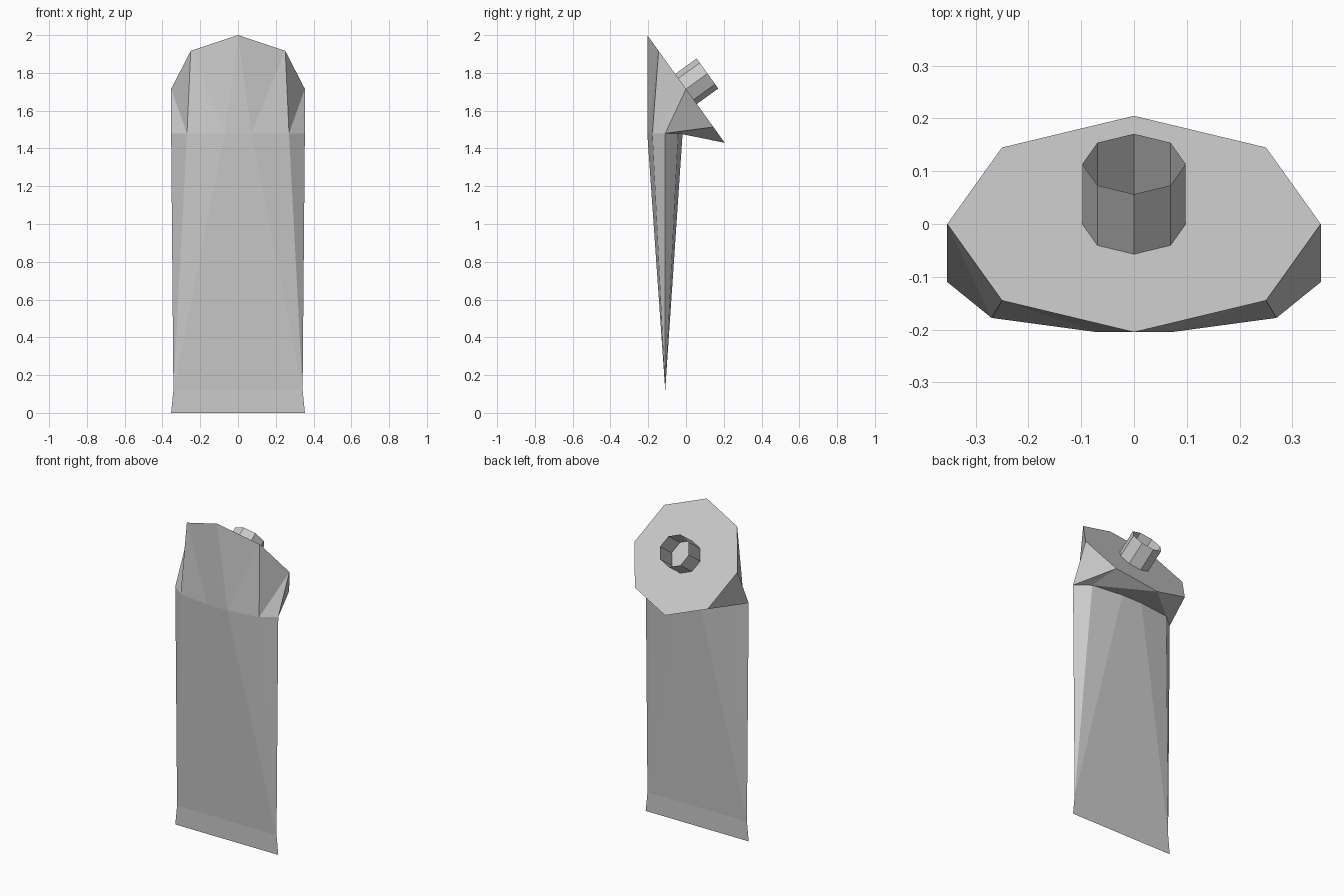
import bpy, bmesh
from math import sin, cos, pi, atan2
from mathutils import Matrix

if "Cube" in bpy.data.objects:
    bpy.data.objects.remove(bpy.data.objects["Cube"])

CENTRE_Z, RUN, RISE, RADIUS = 1.715, 0.205, 0.285, 0.354
TUBE_Y = -0.11


def finish(bm, name):
    mesh = bpy.data.meshes.new(name)
    bm.to_mesh(mesh)
    bm.free()
    obj = bpy.data.objects.new(name, mesh)
    bpy.context.collection.objects.link(obj)
    return obj


# Tube body: slanted octagonal shoulder, flattened ring, then a pinched end
bm = bmesh.new()
plate = [bm.verts.new((RADIUS * sin(k * pi / 4), -RUN * cos(k * pi / 4),
                       CENTRE_Z + RISE * cos(k * pi / 4))) for k in range(8)]
half_ring = [(0.07, -0.095), (0.27, -0.068), (0.354, 0), (0.27, 0.068), (0.07, 0.092)]
ring, pinch = {}, {}
for s in (1, -1):
    ring[s] = [bm.verts.new((s * x, TUBE_Y + y, 1.48)) for x, y in half_ring]
    pinch[s] = bm.verts.new((s * 0.342, TUBE_Y, 0.12))
bm.faces.new(plate)
for s in (1, -1):
    for i in range(4):
        a, b = ring[s][i], ring[s][i + 1]
        p, q = plate[(s * i) % 8], plate[(s * (i + 1)) % 8]
        # the shoulder quads are not planar, so split them explicitly
        bm.faces.new((p, q, a))
        bm.faces.new((q, b, a))
        bm.faces.new((a, b, pinch[s]))
for i, top in ((0, plate[0]), (4, plate[4])):
    bm.faces.new((ring[1][i], ring[-1][i], top))
    bm.faces.new((ring[1][i], ring[-1][i], pinch[-1], pinch[1]))
bmesh.ops.recalc_face_normals(bm, faces=bm.faces)
finish(bm, "tube_body")

# Crimp: flat flared sheet closing the bottom of the tube
bm = bmesh.new()
bm.faces.new([bm.verts.new((x, TUBE_Y, z)) for x, z in
              ((-0.354, 0), (0.354, 0), (0.342, 0.12), (-0.342, 0.12))])
finish(bm, "bottom_crimp")

# Nozzle: open octagonal spout standing square to the shoulder
bm = bmesh.new()
length = 0.14
bmesh.ops.create_cone(bm, segments=8, radius1=0.098, radius2=0.098, depth=length,
                      cap_ends=True, matrix=Matrix.Translation((0, 0, length / 2)))
end = [f for f in bm.faces if f.normal.z > 0.9]
bmesh.ops.delete(bm, geom=end, context='FACES_ONLY')
nozzle = finish(bm, "nozzle")
nozzle.location = (0, 0, CENTRE_Z)
nozzle.rotation_euler.x = -atan2(RISE, RUN)
